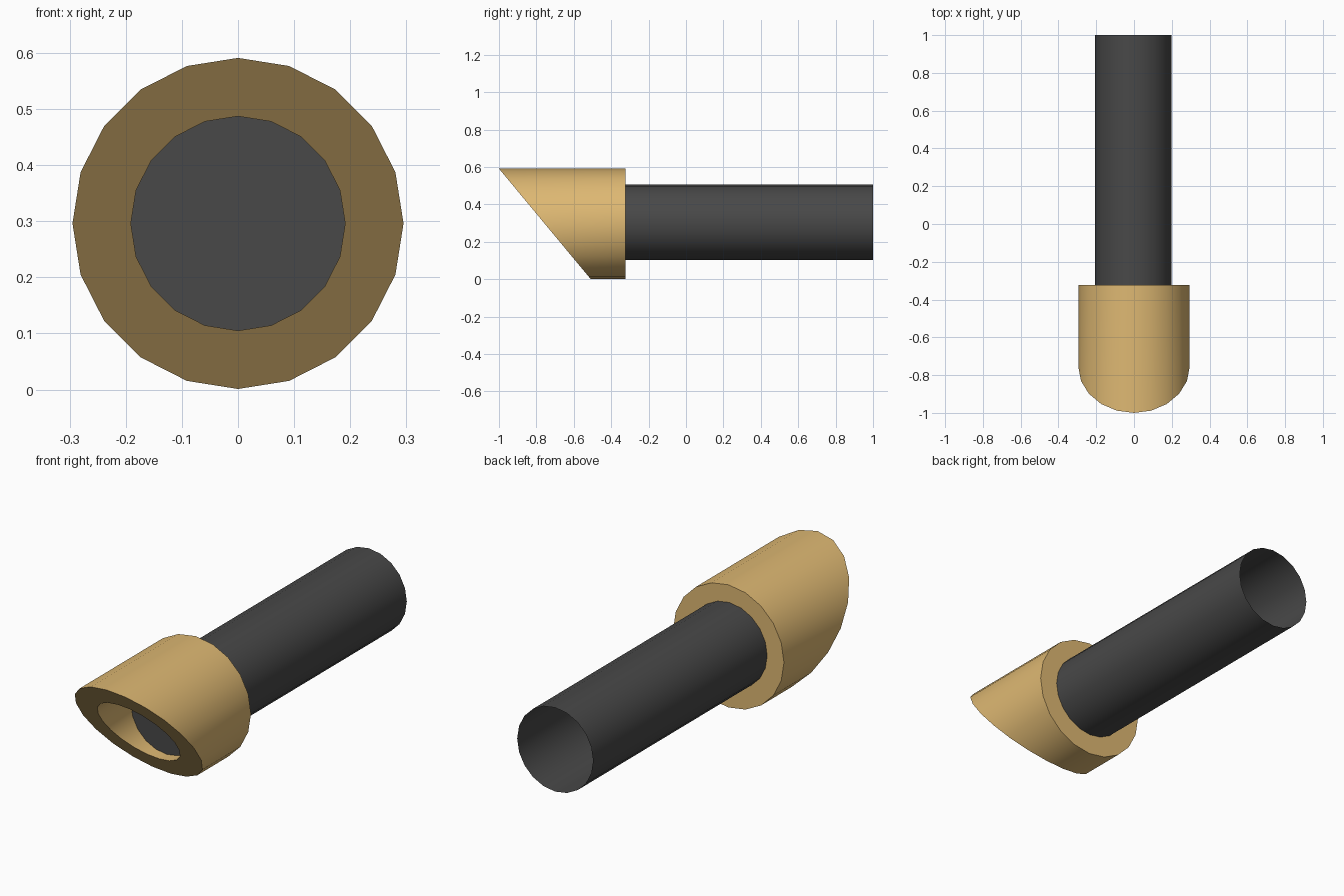
import bpy, bmesh, math

if "Cube" in bpy.data.objects:
    bpy.data.objects.remove(bpy.data.objects["Cube"])

SIDES = 20


def material(name, rgb):
    m = bpy.data.materials.new(name)
    m.diffuse_color = (*rgb, 1)
    m.use_nodes = True
    m.node_tree.nodes["Principled BSDF"].inputs["Base Color"].default_value = m.diffuse_color
    return m


def finish(bm, name, mat):
    bmesh.ops.recalc_face_normals(bm, faces=bm.faces)
    me = bpy.data.meshes.new(name)
    bm.to_mesh(me)
    bm.free()
    me.materials.append(mat)
    ob = bpy.data.objects.new(name, me)
    bpy.context.collection.objects.link(ob)
    bpy.ops.object.select_all(action='DESELECT')
    ob.select_set(True)
    bpy.context.view_layer.objects.active = ob
    bpy.ops.object.shade_smooth_by_angle(angle=math.radians(30))
    return ob


def ring(bm, radius, cx, cz, y_at):
    """Circle of vertices about the y axis; y_at gives y from height."""
    verts = []
    for i in range(SIDES):
        a = 2 * math.pi * i / SIDES
        z = cz + radius * math.cos(a)
        verts.append(bm.verts.new((cx + radius * math.sin(a), y_at(z), z)))
    return verts


def bridge(bm, a, b):
    for i in range(SIDES):
        j = (i + 1) % SIDES
        bm.faces.new((a[i], a[j], b[j], b[i]))


# Slant-cut collar: thick tube with an angled front opening
R_OUT, R_IN, CZ = 0.295, 0.191, 0.296
Y_BACK = -0.323


def slant(z):
    return -1 + 0.49 * (CZ + R_OUT - z) / (2 * R_OUT)


def flat(z):
    return Y_BACK


bm = bmesh.new()
rings = [ring(bm, r, 0, CZ, f) for r, f in
         ((R_OUT, slant), (R_OUT, flat), (R_IN, flat), (R_IN, slant))]
for k in range(4):
    bridge(bm, rings[k], rings[(k + 1) % 4])
finish(bm, "slanted_collar", material("tan", (0.73, 0.48, 0.17)))

# Thin pipe: open at the back, closed inside the collar
bm = bmesh.new()
front = ring(bm, 0.202, -0.004, 0.305, lambda z: -0.54)
back = ring(bm, 0.202, -0.004, 0.305, lambda z: 1.0)
bridge(bm, front, back)
bm.faces.new(front)
finish(bm, "pipe", material("dark_grey", (0.065, 0.065, 0.065)))
